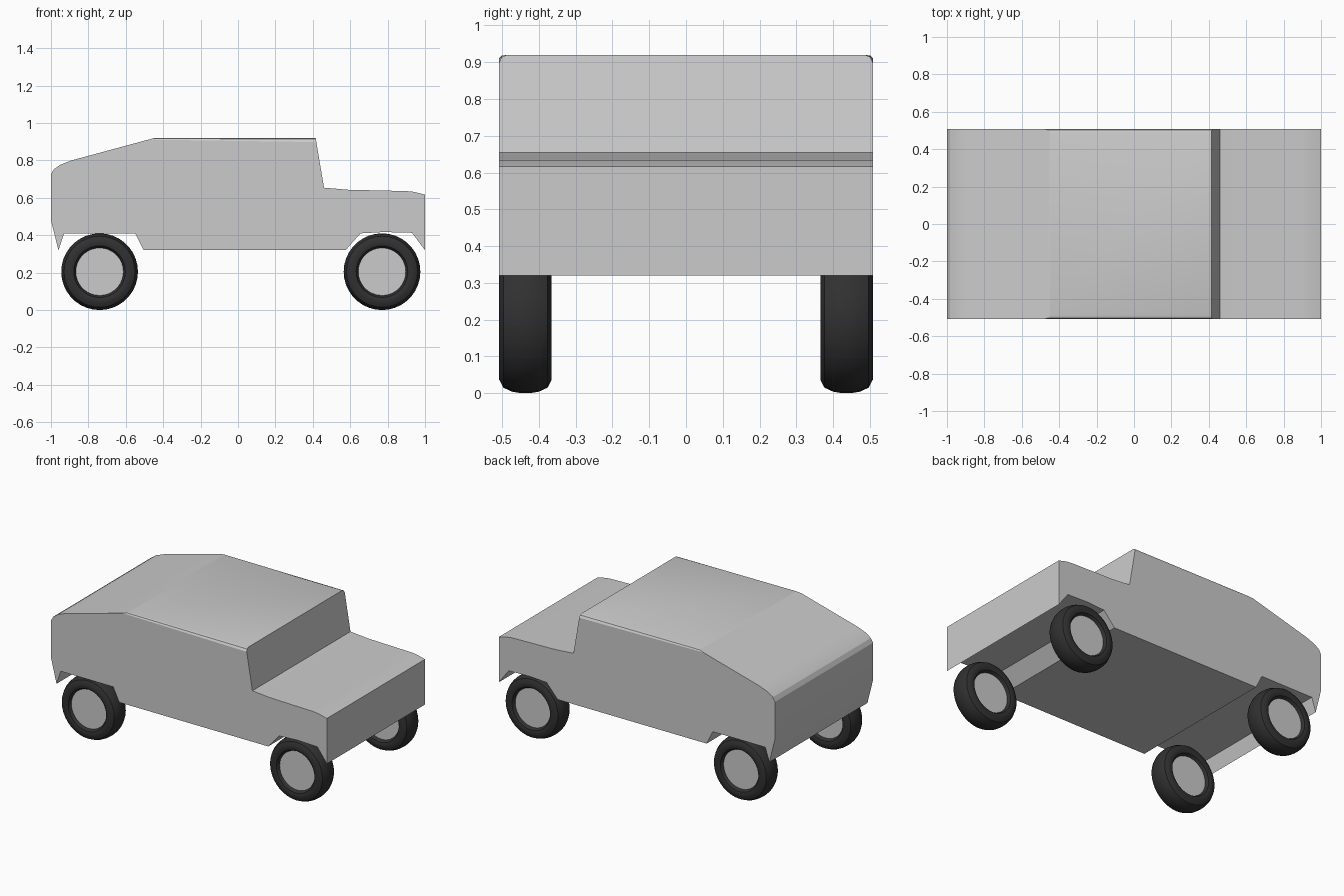
import bpy, bmesh
from math import tau
from mathutils import Vector

if "Cube" in bpy.data.objects:
    bpy.data.objects.remove(bpy.data.objects["Cube"])

HALF_W = 0.508


def make_object(name, bm, mat=None, smooth=None):
    bmesh.ops.recalc_face_normals(bm, faces=bm.faces[:])
    mesh = bpy.data.meshes.new(name)
    bm.to_mesh(mesh)
    bm.free()
    ob = bpy.data.objects.new(name, mesh)
    bpy.context.collection.objects.link(ob)
    if mat:
        mesh.materials.append(mat)
    if smooth:
        bpy.ops.object.select_all(action='DESELECT')
        ob.select_set(True)
        bpy.context.view_layer.objects.active = ob
        bpy.ops.object.shade_smooth_by_angle(angle=smooth)
    return ob


def lathe(profile, steps=36):
    """Turn a (y, radius) profile around the y axis."""
    bm = bmesh.new()
    verts = [bm.verts.new((0, y, r)) for y, r in profile]
    edges = [bm.edges.new(p) for p in zip(verts, verts[1:])]
    bmesh.ops.spin(bm, geom=verts + edges, cent=(0, 0, 0), axis=(0, 1, 0),
                   angle=tau, steps=steps, use_merge=True)
    bmesh.ops.remove_doubles(bm, verts=bm.verts[:], dist=1e-5)
    return bm


# Body: side silhouette extruded across the full width
profile = [
    (-0.96, 0.32), (-1, 0.48), (-1, 0.725), (-0.985, 0.752), (-0.95, 0.777),
    (-0.89, 0.80), (-0.48, 0.911), (-0.445, 0.92), (0.415, 0.92),
    (0.46, 0.654), (0.59, 0.643), (0.90, 0.636), (0.94, 0.632), (1, 0.617),
    (1, 0.32), (0.93, 0.413), (0.78, 0.417), (0.655, 0.41), (0.575, 0.32),
    (-0.505, 0.32), (-0.55, 0.41), (-0.93, 0.41)]
bm = bmesh.new()
side = bm.faces.new([bm.verts.new((x, -HALF_W, z)) for x, z in profile])
ext = bmesh.ops.extrude_face_region(bm, geom=[side], use_keep_orig=True)
bmesh.ops.translate(bm, vec=(0, 2 * HALF_W, 0),
                    verts=[g for g in ext['geom'] if isinstance(g, bmesh.types.BMVert)])
# Softened roof sides
roof = [e for e in bm.edges
        if all(v.co.z > 0.915 for v in e.verts)
        and abs(e.verts[0].co.y - e.verts[1].co.y) < 0.01]
bmesh.ops.bevel(bm, geom=roof, offset=0.022, segments=2, profile=0.5,
                affect='EDGES')
make_object("body", bm, smooth=0.3)

# Wheels: tyre ring plus slightly recessed solid hub
rubber = bpy.data.materials.new("rubber")
rubber.diffuse_color = (0.03, 0.03, 0.03, 1)
rubber.use_nodes = True
rubber.node_tree.nodes["Principled BSDF"].inputs["Base Color"].default_value = rubber.diffuse_color
half = [(0.050, 0.127), (0.068, 0.138), (0.0715, 0.150), (0.0715, 0.168),
        (0.060, 0.190), (0.036, 0.201), (0.012, 0.205)]
tyre_profile = half + [(-y, r) for y, r in reversed(half)]
hub_profile = [(0.050, 0), (0.050, 0.1275), (-0.050, 0.1275), (-0.050, 0)]

tyre = make_object("tyre", lathe(tyre_profile), rubber, smooth=0.5)
hub = make_object("hub", lathe(hub_profile), smooth=0.5)
places = [(x, y) for x in (-0.74, 0.77) for y in (-0.4365, 0.4365)]
for i, (x, y) in enumerate(places):
    for part in (tyre, hub):
        ob = part if i == 0 else part.copy()
        if i:
            bpy.context.collection.objects.link(ob)
        ob.location = Vector((x, y, 0.205))
